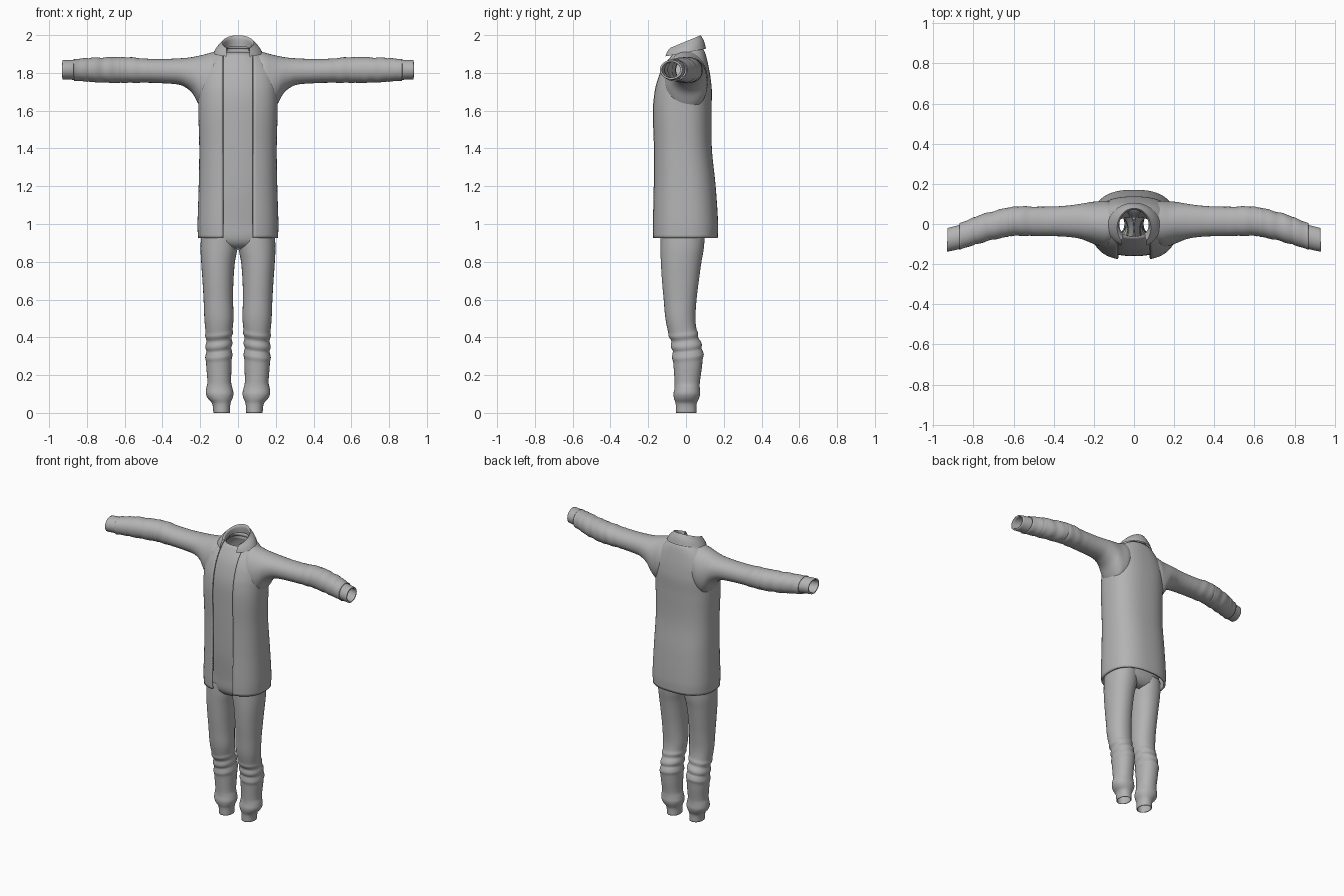
import bpy, bmesh
from math import sin, cos, pi, asin, exp, copysign
from mathutils import Vector

cube = bpy.data.objects.get("Cube")
if cube:
    bpy.data.objects.remove(cube, do_unlink=True)

cloth = bpy.data.materials.new("grey_cloth")
cloth.use_nodes = True
GREY = (0.45, 0.45, 0.45, 1)
cloth.diffuse_color = GREY
shader = cloth.node_tree.nodes["Principled BSDF"]
shader.inputs["Base Color"].default_value = GREY
shader.inputs["Roughness"].default_value = 0.8


def sample(keys, t):
    """Smooth interpolation through rows of (t, u0, u1, v0, v1)."""
    last = len(keys) - 1
    i = max(k for k in range(last) if keys[k][0] <= t or k == 0)
    a, b = keys[i], keys[i + 1]
    before, after = keys[max(i - 1, 0)], keys[min(i + 2, last)]
    h = b[0] - a[0]
    s = (t - a[0]) / h
    out = []
    for c in range(1, 5):
        ma = (b[c] - before[c]) / (b[0] - before[0]) * h
        mb = (after[c] - a[c]) / (after[0] - a[0]) * h
        d = b[c] - a[c]
        out.append(a[c] + s * ma + s * s * (3 * d - 2 * ma - mb)
                   + s ** 3 * (ma + mb - 2 * d))
    return out


def power(value, p):
    return copysign(abs(value) ** (2 / p), value)


def loft(name, keys, place, steps=40, p=2.0, gap=0, wrinkle=None, thick=0, sides=48):
    """Skin rounded sections; a gap leaves the front open."""
    bm = bmesh.new()
    rings, centres = [], []
    for k in range(steps + 1):
        t = keys[0][0] + (keys[-1][0] - keys[0][0]) * k / steps
        u0, u1, v0, v1 = sample(keys, t)
        cu, ru, cv, rv = (u0 + u1) / 2, (u1 - u0) / 2, (v0 + v1) / 2, (v1 - v0) / 2
        start = asin(min(gap / ru, 0.75) ** (p / 2)) if gap else 0
        ring = []
        for j in range(sides + 1 if gap else sides):
            a = start + (2 * pi - 2 * start) * j / sides
            w = 1 + (wrinkle(t, a) if wrinkle else 0)
            u, v = cu + ru * w * power(sin(a), p), cv - rv * w * power(cos(a), p)
            ring.append(bm.verts.new(place(t, u, v)))
        rings.append(ring)
        centres.append(Vector(place(t, cu, cv)))
    outward = 0
    for k in range(steps):
        lo, hi = rings[k], rings[k + 1]
        for j in range(sides):
            n = (j + 1) % len(lo)
            f = bm.faces.new((lo[j], lo[n], hi[n], hi[j]))
            f.normal_update()
            outward += f.normal.dot(f.calc_center_median() - centres[k])
    if outward < 0:
        bmesh.ops.reverse_faces(bm, faces=bm.faces[:])
    mesh = bpy.data.meshes.new(name)
    bm.to_mesh(mesh)
    bm.free()
    mesh.materials.append(cloth)
    ob = bpy.data.objects.new(name, mesh)
    bpy.context.collection.objects.link(ob)
    if thick:
        solid = ob.modifiers.new("thickness", "SOLIDIFY")
        solid.thickness, solid.offset = thick, -1
    bpy.ops.object.select_all(action="DESELECT")
    ob.select_set(True)
    bpy.context.view_layer.objects.active = ob
    bpy.ops.object.shade_smooth_by_angle(angle=0.7)
    return ob


def wide(rows):
    """Rows of (z, half width, front, back), symmetric in x."""
    return [(z, -w, w, f, b) for z, w, f, b in rows]


def upright(z, x, y):
    return (x, y, z)


def bump(t, at, width):
    return exp(-((t - at) / width) ** 2)


# Open-fronted coat body
loft("coat_body", wide([
    (0.925, .212, -.18, .168), (1.0, .214, -.181, .17), (1.2, .208, -.177, .157),
    (1.4, .205, -.176, .137), (1.6, .21, -.181, .135), (1.7, .21, -.172, .137),
    (1.75, .206, -.16, .133), (1.8, .196, -.143, .126), (1.85, .173, -.117, .116),
    (1.88, .15, -.095, .109), (1.91, .117, -.075, .1), (1.93, .09, -.06, .09),
]), upright, steps=60, p=2.5, gap=.08, thick=.012, sides=64)

# Shirt and trouser seat worn under the coat
loft("shirt", wide([
    (.862, .1, -.07, .035), (.885, .15, -.115, .075), (.92, .192, -.135, .098),
    (1.0, .192, -.141, .105), (1.2, .185, -.156, .11), (1.6, .186, -.16, .11),
    (1.7, .185, -.153, .11), (1.8, .165, -.127, .104), (1.85, .14, -.103, .096),
    (1.88, .115, -.083, .09), (1.91, .08, -.064, .082),
]), upright, steps=50, p=2.4, thick=.004)


# Folded collar, open in front and higher at the nape
def collar_place(t, x, y):
    base, top, inner = 1.908 + .19 * y, 1.967 + .41 * y, 1.925 + .2 * y
    z = base + (top - base) * t if t < 1 else top + (inner - top) * (t - 1)
    return (x, y, min(z, 2.0))


loft("collar", wide([
    (0, .13, -.122, .106), (.5, .112, -.12, .096), (1, .084, -.115, .078),
    (1.2, .076, -.1, .07), (2, .073, -.075, .072),
]), collar_place, steps=20, gap=.062)


def sleeve_wrinkle(x, a):
    ramp = min(max((x - .4) / .2, 0), 1)
    skew = x + .012 * sin(a + 1) + .006 * sin(2 * a)
    folds = .016 * sin(95 * skew) + .012 * sin(57 * skew + 2)
    seams = bump(x, .62, .004) + bump(x, .79, .004)
    return ramp * (folds - .035 * seams)


def leg_wrinkle(z, a):
    skew = z + .012 * sin(a + .8)
    folds = .06 * bump(skew, .415, .012) + .07 * bump(skew, .36, .016)
    folds += .06 * bump(skew, .3, .014) - .05 * bump(skew, .335, .008)
    return folds - .04 * bump(skew, .39, .01)


# Sleeve rows: x, front, back, bottom, top
SLEEVE = [
    (.1, -.1, .105, 1.62, 1.918), (.14, -.115, .115, 1.605, 1.908),
    (.18, -.108, .113, 1.603, 1.897), (.21, -.096, .11, 1.637, 1.89),
    (.24, -.083, .105, 1.69, 1.884), (.27, -.073, .1, 1.718, 1.88),
    (.31, -.066, .094, 1.737, 1.877), (.38, -.061, .088, 1.744, 1.874),
    (.48, -.06, .086, 1.748, 1.875), (.6, -.06, .086, 1.747, 1.884),
    (.7, -.078, .064, 1.748, 1.882), (.78, -.1, .04, 1.752, 1.88),
    (.868, -.128, .003, 1.758, 1.873),
]
CUFF = [(.86, -.122, -.003, 1.763, 1.87), (.89, -.13, -.01, 1.764, 1.869),
        (.93, -.138, -.02, 1.765, 1.868)]

# Leg rows: z, inner x, outer x, front, back
LEG = [
    (0, .043, .13, -.053, .055), (.05, .04, .137, -.055, .057),
    (.075, .03, .158, -.063, .068), (.1, .024, .17, -.066, .075),
    (.13, .029, .168, -.061, .073), (.16, .036, .162, -.06, .073),
    (.25, .034, .168, -.066, .085), (.32, .033, .17, -.072, .089),
    (.37, .034, .168, -.078, .077), (.43, .03, .172, -.095, .058),
    (.5, .024, .178, -.109, .05), (.6, .026, .182, -.118, .056),
    (.7, .024, .188, -.127, .068), (.8, .016, .195, -.133, .082),
    (.87, .003, .198, -.135, .094), (.95, -.004, .195, -.135, .1),
]

for side, sign in (("left", 1), ("right", -1)):
    def across(x, y, z, s=sign):
        return (s * x, y, z)

    def down(z, x, y, s=sign):
        return (s * x, y, z)

    loft(side + "_sleeve", SLEEVE, across, steps=130, p=2.1,
         wrinkle=sleeve_wrinkle, thick=.005)
    loft(side + "_cuff", CUFF, across, steps=8, thick=.01)
    loft(side + "_trouser_leg", LEG, down, steps=130, p=2.15,
         wrinkle=leg_wrinkle, thick=.005)
